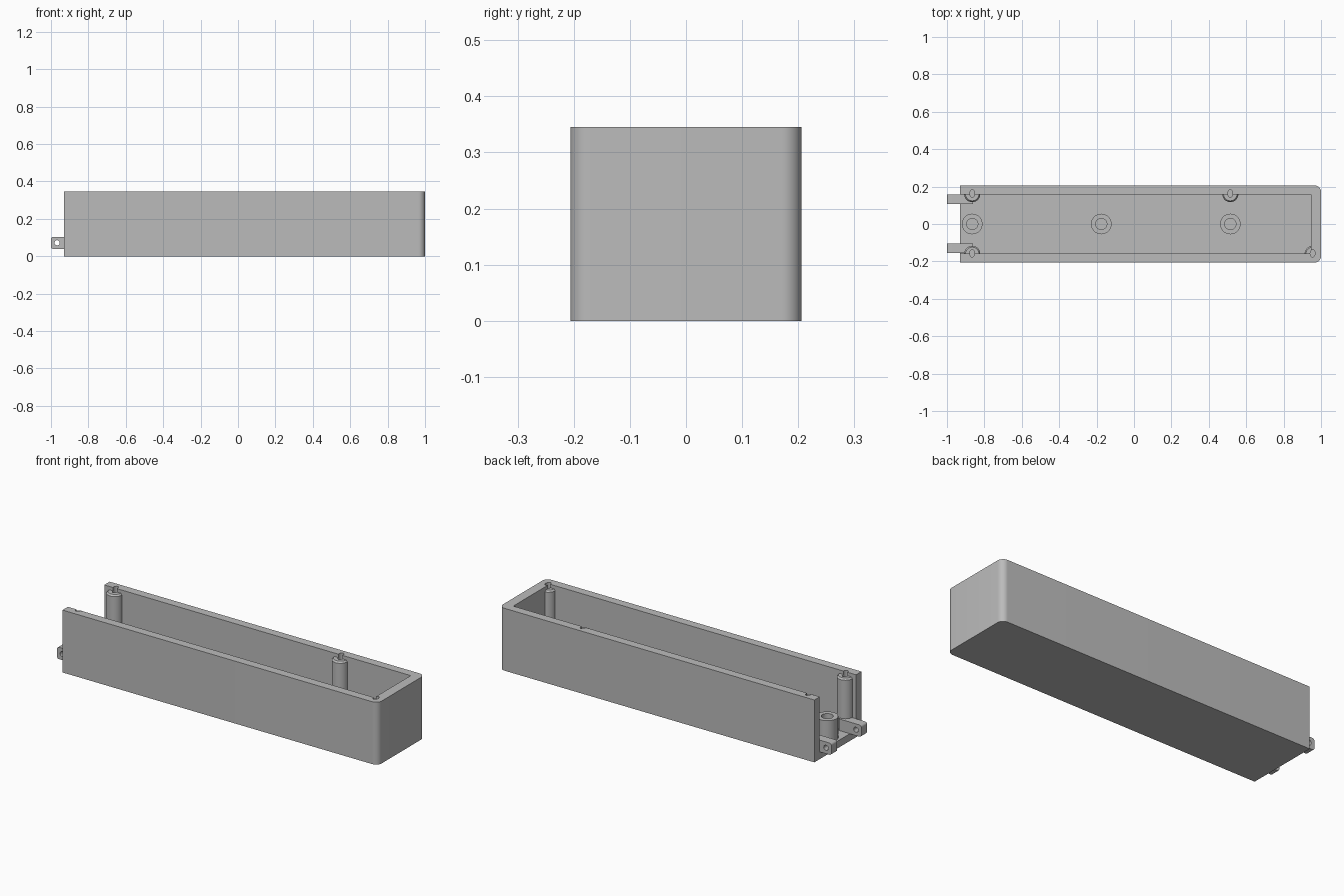
import bpy, bmesh
from math import cos, sin, pi, radians

if "Cube" in bpy.data.objects:
    bpy.data.objects.remove(bpy.data.objects["Cube"], do_unlink=True)

grey = bpy.data.materials.new("plain grey")
grey.use_nodes = True
grey.diffuse_color = (0.5, 0.5, 0.5, 1)
grey.node_tree.nodes["Principled BSDF"].inputs["Base Color"].default_value = grey.diffuse_color

HEIGHT, FLOOR = 0.345, 0.04
OPEN_X, HALF_Y, INNER_Y = -0.93, 0.206, 0.159


def finish(name, bm):
    mesh = bpy.data.meshes.new(name)
    bmesh.ops.recalc_face_normals(bm, faces=bm.faces)
    bm.to_mesh(mesh)
    bm.free()
    mesh.materials.append(grey)
    obj = bpy.data.objects.new(name, mesh)
    bpy.context.collection.objects.link(obj)
    return obj


def prism(bm, points, lift):
    """Extrude a closed outline of 3D points along a vector."""
    face = bm.faces.new([bm.verts.new(p) for p in points])
    ext = bmesh.ops.extrude_face_region(bm, geom=[face])
    verts = [g for g in ext["geom"] if isinstance(g, bmesh.types.BMVert)]
    bmesh.ops.translate(bm, verts=verts, vec=lift)


def ring(cx, cy, rx, ry, start=0, sweep=360, steps=32):
    count = steps if sweep == 360 else steps + 1
    angles = [radians(start + sweep * i / steps) for i in range(count)]
    return [(cx + rx * cos(a), cy + ry * sin(a)) for a in angles]


def at_z(points, z):
    return [(x, y, z) for x, y in points]


def boolean(obj, cutter, operation):
    """Apply a boolean and discard the helper."""
    cutter.hide_render = True
    mod = obj.modifiers.new(operation, "BOOLEAN")
    mod.object, mod.operation, mod.solver = cutter, operation, "EXACT"
    bpy.context.view_layer.update()
    graph = bpy.context.evaluated_depsgraph_get()
    mesh = bpy.data.meshes.new_from_object(obj.evaluated_get(graph))
    obj.modifiers.clear()
    obj.data = mesh
    bpy.data.objects.remove(cutter, do_unlink=True)


def smooth(obj):
    bpy.ops.object.select_all(action="DESELECT")
    obj.select_set(True)
    bpy.context.view_layer.objects.active = obj
    bpy.ops.object.shade_smooth_by_angle(angle=radians(30))


# Outer block, rounded at the closed end
R = 0.035
outline = [(OPEN_X, HALF_Y), (OPEN_X, -HALF_Y)]
outline += ring(1 - R, -HALF_Y + R, R, R, -90, 90, 10)
outline += ring(1 - R, HALF_Y - R, R, R, 0, 90, 10)
bm = bmesh.new()
prism(bm, at_z(outline, 0), (0, 0, HEIGHT))
case = finish("case_body", bm)

# Cavity, open above and at one end
bm = bmesh.new()
cavity = [(-1.1, -INNER_Y), (0.946, -INNER_Y), (0.946, INNER_Y), (-1.1, INNER_Y)]
prism(bm, at_z(cavity, FLOOR), (0, 0, HEIGHT))
boolean(case, finish("cavity_cutter", bm), "DIFFERENCE")

# Screw posts merged into the walls, chamfered on top
posts = [(-0.865, 0.16), (0.515, 0.16), (-0.865, -0.16), (0.955, -0.16)]
bm = bmesh.new()
for x, y in posts:
    levels = [(0.043, 0.02), (0.043, 0.317), (0.036, 0.326)]
    loops = [[bm.verts.new(p) for p in at_z(ring(x, y, r, r), z)] for r, z in levels]
    for low, high in zip(loops, loops[1:]):
        for i in range(len(low)):
            j = (i + 1) % len(low)
            bm.faces.new((low[i], low[j], high[j], high[i]))
    bm.faces.new(loops[0])
    bm.faces.new(loops[-1])
boolean(case, finish("post_helper", bm), "UNION")

# Oval screw holes through the rim into the posts
bm = bmesh.new()
for x, y in posts:
    prism(bm, at_z(ring(x, y + 0.003, 0.013, 0.02, steps=20), 0.22), (0, 0, 0.2))
boolean(case, finish("hole_cutter", bm), "DIFFERENCE")
smooth(case)

# Hollow standoffs along the floor
for n, x in enumerate((-0.865, -0.175, 0.515)):
    bm = bmesh.new()
    levels = [(0.055, FLOOR - 0.01), (0.055, 0.16), (0.03, 0.16), (0.03, FLOOR - 0.01)]
    loops = [[bm.verts.new(p) for p in at_z(ring(x, 0, r, r, steps=40), z)] for r, z in levels]
    for k in range(4):
        a, b = loops[k], loops[(k + 1) % 4]
        for i in range(len(a)):
            j = (i + 1) % len(a)
            bm.faces.new((a[i], a[j], b[j], b[i]))
    smooth(finish(f"standoff_{n + 1}", bm))

# Hinge tabs at the open end, each with a pin hole
LOW, TOP, C = FLOOR - 0.001, 0.104, 0.012
for side, y in (("left", 0.107), ("right", -0.155)):
    shape = [(-0.862, LOW), (-0.862, TOP)]
    shape += ring(-1 + C, TOP - C, C, C, 90, 90, 6)
    shape += ring(-1 + C, LOW + C, C, C, 180, 90, 6)
    bm = bmesh.new()
    prism(bm, [(x, y, z) for x, z in shape], (0, 0.05, 0))
    tab = finish(f"hinge_tab_{side}", bm)
    bm = bmesh.new()
    hole = ring(-0.967, 0.072, 0.014, 0.014, steps=20)
    prism(bm, [(x, y - 0.05, z) for x, z in hole], (0, 0.15, 0))
    boolean(tab, finish("pin_cutter", bm), "DIFFERENCE")
    smooth(tab)
